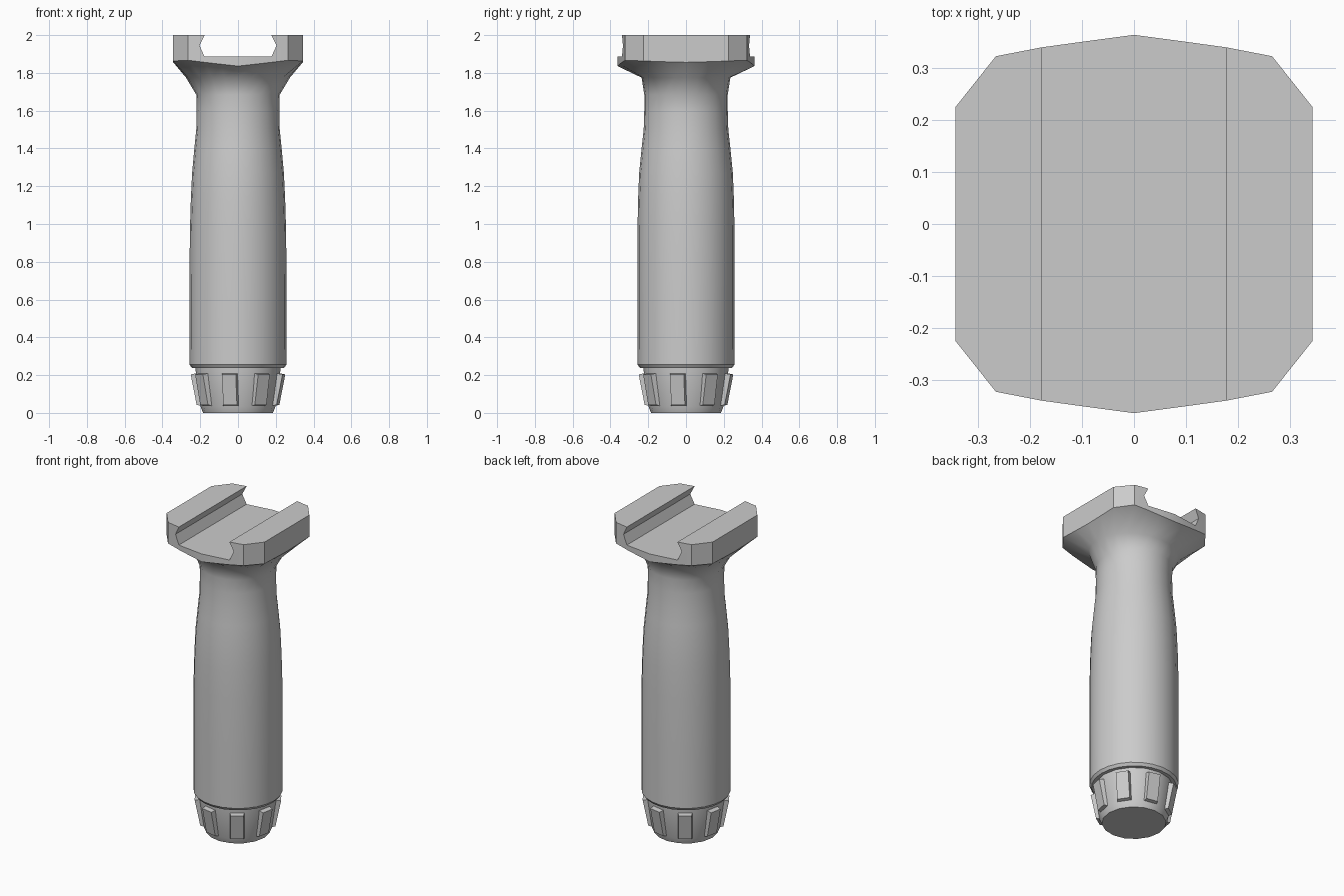
import bpy, bmesh, math
from mathutils import Vector

if "Cube" in bpy.data.objects:
    bpy.data.objects.remove(bpy.data.objects["Cube"])


def make_object(name, rings):
    """Skin a stack of closed rings and cap both ends."""
    bm = bmesh.new()
    vs = [[bm.verts.new(p) for p in r] for r in rings]
    n = len(rings[0])
    for a, b in zip(vs, vs[1:]):
        for i in range(n):
            j = (i + 1) % n
            bm.faces.new((a[i], a[j], b[j], b[i]))
    bm.faces.new(vs[0][::-1])
    bm.faces.new(vs[-1])
    bmesh.ops.recalc_face_normals(bm, faces=bm.faces)
    mesh = bpy.data.meshes.new(name)
    bm.to_mesh(mesh)
    bm.free()
    obj = bpy.data.objects.new(name, mesh)
    bpy.context.collection.objects.link(obj)
    return obj


def ellipse(rx, ry, z, n):
    return [(rx * math.cos(math.tau * i / n), ry * math.sin(math.tau * i / n), z)
            for i in range(n)]


def mirror_quarter(q):
    """Turn a quarter outline (from +x to +y) into a full ring."""
    half = q + [(-x, y, z) for x, y, z in q[-2::-1]]
    return half + [(x, -y, z) for x, y, z in half[-2:0:-1]]


def smooth(obj, degrees):
    bpy.ops.object.select_all(action='DESELECT')
    obj.select_set(True)
    bpy.context.view_layer.objects.active = obj
    bpy.ops.object.shade_smooth_by_angle(angle=math.radians(degrees))


# Grip body, flaring into the angular rail mount
body_profile = [(0.244, 0.244, 0.238), (0.256, 0.256, 0.255), (0.257, 0.257, 0.6),
                (0.255, 0.257, 0.95), (0.250, 0.254, 1.12), (0.243, 0.248, 1.27),
                (0.231, 0.235, 1.40), (0.221, 0.224, 1.50), (0.219, 0.221, 1.60),
                (0.221, 0.221, 1.685), (0.275, 0.235, 1.775)]
outline = [(0.343, 0), (0.343, 0.11), (0.343, 0.224), (0.265, 0.322),
           (0.177, 0.339), (0.09, 0.351), (0, 0.363)]
rim_z = [1.856, 1.859, 1.863, 1.867, 1.856, 1.846, 1.836]
rings = [ellipse(rx, ry, z, 24) for rx, ry, z in body_profile]
rings.append(mirror_quarter([(x, y, z) for (x, y), z in zip(outline, rim_z)]))
rings.append(mirror_quarter([(x, y, 2.0) for x, y in outline]))
grip = make_object("grip_body", rings)

# Rail slot with undercut sides, cut along y
slot = [(-0.177, 1.886), (0.177, 1.886), (0.204, 1.945), (0.177, 2.0),
        (0.177, 2.1), (-0.177, 2.1), (-0.177, 2.0), (-0.204, 1.945)]
cutter = make_object("slot_cutter", [[(x, y, z) for x, z in slot] for y in (-0.5, 0.5)])
cutter.hide_render = True
mod = grip.modifiers.new("rail_slot", 'BOOLEAN')
mod.operation = 'DIFFERENCE'
mod.solver = 'EXACT'
mod.object = cutter
bpy.context.view_layer.objects.active = grip
bpy.ops.object.modifier_apply(modifier=mod.name)
bpy.data.objects.remove(cutter)
smooth(grip, 32)
# keep the neck flare soft
for e in grip.data.edges:
    if all(1.6 < grip.data.vertices[v].co.z < 1.8 for v in e.vertices):
        e.use_edge_sharp = False

# Tapered end cap
cap = make_object("end_cap", [ellipse(r, r, z, 16) for r, z in
                              [(0.185, 0), (0.199, 0.035), (0.223, 0.205), (0.225, 0.245)]])
smooth(cap, 30)

# Eight grip ribs around the cap
for k in range(8):
    a = math.radians(-11.25 + 45 * k)
    out = Vector((math.cos(a), math.sin(a), 0))
    side = Vector((-math.sin(a), math.cos(a), 0))

    def rect(r_low, r_high, half_w, z_low, z_high):
        return [out * r + side * s * half_w + Vector((0, 0, z))
                for r, s, z in ((r_low, -1, z_low), (r_low, 1, z_low),
                                (r_high, 1, z_high), (r_high, -1, z_high))]

    make_object(f"cap_rib_{k + 1}", [rect(0.18, 0.20, 0.044, 0.034, 0.212),
                                     rect(0.216, 0.248, 0.037, 0.043, 0.204)])
